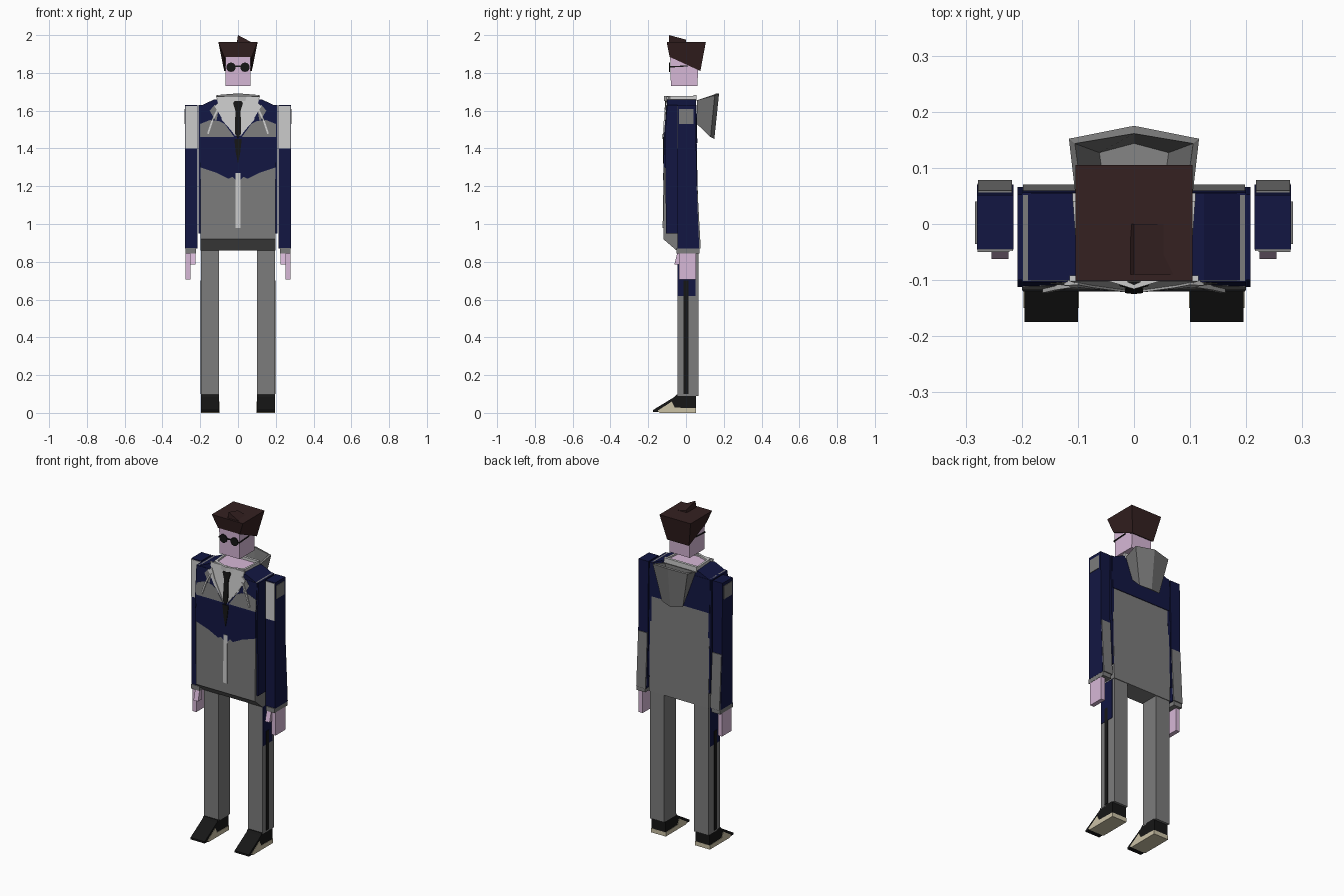
import bpy, bmesh, math
from mathutils import Vector


def material(name, rgb):
    m = bpy.data.materials.new(name)
    m.diffuse_color = (*rgb, 1)
    return m


GREY = material("mid_grey", (0.2, 0.2, 0.2))
LIGHT = material("light_grey", (0.55, 0.55, 0.55))
NAVY = material("navy", (0.006, 0.008, 0.055))
SKIN = material("skin", (0.68, 0.48, 0.68))
HAIR = material("hair_brown", (0.035, 0.015, 0.015))
BLACK = material("black", (0.008, 0.008, 0.008))
CREAM = material("cream", (0.6, 0.54, 0.38))


def loft(name, rings, mat, cap_start=True, cap_end=True):
    """Skin matching closed rings of points."""
    bm = bmesh.new()
    vs = [[bm.verts.new(p) for p in r] for r in rings]
    n = len(rings[0])
    for a, b in zip(vs, vs[1:]):
        for i in range(n):
            j = (i + 1) % n
            bm.faces.new((a[i], a[j], b[j], b[i]))
    if cap_start:
        bm.faces.new(vs[0])
    if cap_end:
        bm.faces.new(vs[-1])
    bmesh.ops.recalc_face_normals(bm, faces=bm.faces)
    me = bpy.data.meshes.new(name)
    bm.to_mesh(me)
    bm.free()
    ob = bpy.data.objects.new(name, me)
    me.materials.append(mat)
    bpy.context.collection.objects.link(ob)
    return ob


def prism(name, axis, pts, a, b, mat):
    """Extrude a 2D outline along an axis from a to b."""
    put = {"x": lambda p, t: (t, p[0], p[1]),
           "y": lambda p, t: (p[0], t, p[1]),
           "z": lambda p, t: (p[0], p[1], t)}[axis]
    return loft(name, [[put(p, t) for p in pts] for t in (a, b)], mat)


def rect(a0, a1, b0, b1):
    return [(a0, b0), (a1, b0), (a1, b1), (a0, b1)]


def chest_y(z):
    if z < 1.45:
        return -0.12 + 0.005 * (z - 0.92) / 0.53
    return -0.115 + 0.015 * (z - 1.45) / 0.2


def panel(name, pts, off, mat):
    """Flat patch lying on the sloped chest."""
    return loft(name, [[(x, chest_y(z) + d, z) for x, z in pts] for d in (0.006, -off)], mat)


def sym(half):
    return half + [(-x, z) for x, z in reversed(half) if x != 0]


# Torso
prism("torso", "x", [(-0.05, 0.86), (-0.12, 0.92), (-0.115, 1.45), (-0.1015, 1.63),
                     (0.052, 1.63), (0.056, 1.43), (0.07, 0.86)], -0.198, 0.198, GREY)
prism("shoulder_yoke", "y", sym([(0.2, 1.625), (0.125, 1.66)]), -0.101, 0.054, NAVY)
loft("back_yoke", [[(x, y + d, z) for x, y, z in
     ((-0.2, 0.056, 1.43), (0.2, 0.056, 1.43), (0.2, 0.052, 1.63), (-0.2, 0.052, 1.63))]
     for d in (-0.004, 0.004)], NAVY)
panel("chest_band", sym([(0, 1.22), (0.03, 1.25), (0.05, 1.24), (0.11, 1.27), (0.2, 1.30), (0.2, 1.45)]),
      0.002, NAVY)
panel("chest_upper", sym([(0.2, 1.45), (0.2, 1.63)]), 0.002, NAVY)
panel("zipper", rect(-0.013, 0.013, 0.98, 1.27), 0.004, LIGHT)

# Shirt, tie and collar
panel("shirt_front", sym([(0, 1.455), (0.085, 1.55), (0.115, 1.675)]), 0.004, LIGHT)
panel("tie", sym([(0, 1.45), (0.016, 1.48), (0.014, 1.6), (0.026, 1.64), (0.015, 1.655)]), 0.01, BLACK)
panel("tie_tail", sym([(0, 1.32), (0.012, 1.38), (0.02, 1.45)]), 0.006, BLACK)
prism("neck_base", "z", [(0, -0.1), (0.1, -0.065), (0.1, 0.04), (-0.1, 0.04), (-0.1, -0.065)],
      1.65, 1.667, SKIN)
prism("collar_back", "z", rect(-0.11, 0.11, 0.04, 0.055), 1.65, 1.683, LIGHT)

for s, side in ((1, "left"), (-1, "right")):
    def block(name, axis, pts, a, b, mat):
        """Prism mirrored to the current side."""
        if axis == "x":
            a, b = s * a, s * b
        else:
            pts = [(s * p[0], p[1]) for p in pts]
        return prism(f"{side}_{name}", axis, pts, a, b, mat)

    def patch(name, pts, off, mat):
        return panel(f"{side}_{name}", [(s * x, z) for x, z in pts], off, mat)

    # Jacket details
    block("collar_side", "z", [(0.11, 0.055), (0.1, 0.055), (0.088, -0.07), (0, -0.108), (0, -0.116),
                               (0.1, -0.085)], 1.65, 1.677, LIGHT)
    block("jacket_side", "x", [(-0.105, 0.95), (-0.112, 1.45), (-0.1, 1.63), (0.053, 1.63),
                               (0.066, 0.95)], 0.19, 0.208, NAVY)
    patch("chest_pocket", [(0.02, 1.46), (0.2, 1.46), (0.2, 1.53), (0.15, 1.55), (0.1, 1.545),
                           (0.07, 1.53)], 0.003, GREY)
    patch("shoulder_patch", [(0.115, 1.54), (0.15, 1.6), (0.125, 1.63), (0.1, 1.62)], 0.003, GREY)
    patch("lapel", [(0.01, 1.46), (0.085, 1.56), (0.125, 1.625), (0.1, 1.645), (0.075, 1.58)], 0.008, LIGHT)
    patch("drawstring", [(0.155, 1.475), (0.163, 1.48), (0.14, 1.55), (0.11, 1.61), (0.1, 1.61),
                         (0.13, 1.55)], 0.01, LIGHT)

    # Arm
    block("arm", "x", [(-0.045, 0.87), (-0.045, 1.63), (0.052, 1.63), (0.056, 1.2), (0.07, 0.87)],
          0.215, 0.28, NAVY)
    block("upper_sleeve_front", "y", rect(0.216, 0.279, 1.4, 1.625), -0.048, -0.03, LIGHT)
    block("sleeve_badge", "x", rect(-0.036, 0.04, 1.53, 1.61), 0.27, 0.283, GREY)
    block("sleeve_back", "x", [(0.05, 0.87), (0.05, 1.2), (0.06, 1.2), (0.078, 0.87)], 0.217, 0.278, GREY)
    block("cuff", "x", rect(-0.05, 0.072, 0.845, 0.872), 0.222, 0.279, GREY)
    block("hand", "x", rect(-0.038, 0.054, 0.705, 0.85), 0.252, 0.278, SKIN)
    block("thumb", "x", [(-0.062, 0.785), (-0.025, 0.785), (-0.025, 0.85), (-0.045, 0.85)],
          0.224, 0.254, SKIN)

    # Leg
    block("leg", "x", rect(-0.045, 0.066, 0.09, 0.9), 0.1, 0.195, GREY)
    block("leg_patch", "x", rect(-0.044, 0.05, 0.62, 0.865), 0.19, 0.197, NAVY)
    block("leg_stripe", "x", rect(-0.012, 0.012, 0.1, 0.7), 0.19, 0.199, BLACK)

    # Shoe with cream sole and sides
    block("shoe", "x", [(-0.175, 0.004), (-0.175, 0.015), (-0.06, 0.085), (-0.05, 0.098), (0.052, 0.098),
                        (0.052, 0.004)], 0.1, 0.195, BLACK)
    block("shoe_sole", "x", [(-0.14, 0), (-0.15, 0.012), (-0.075, 0.06), (-0.06, 0.028), (0.053, 0.025),
                             (0.053, 0)], 0.098, 0.197, CREAM)

    # Spectacles
    disc = [(0.037 + 0.025 * math.cos(k * math.pi / 6), 1.83 + 0.025 * math.sin(k * math.pi / 6))
            for k in range(12)]
    block("lens", "y", disc, -0.09, -0.084, BLACK)
    block("spectacle_arm", "x", [(-0.087, 1.828), (-0.087, 1.835), (0.01, 1.84), (0.01, 1.834)],
          0.065, 0.071, BLACK)

prism("spectacle_bridge", "y", rect(-0.014, 0.014, 1.832, 1.838), -0.089, -0.085, BLACK)

# Hood hanging open behind the neck
hood = loft("hood", [
    [(-0.06, 0.057, 1.53), (-0.07, 0.13, 1.46), (0, 0.15, 1.45), (0.07, 0.13, 1.46), (0.06, 0.057, 1.53)],
    [(-0.105, 0.057, 1.655), (-0.116, 0.152, 1.68), (0, 0.175, 1.69), (0.116, 0.152, 1.68),
     (0.105, 0.057, 1.655)]], GREY, cap_end=False)
mod = hood.modifiers.new("thickness", "SOLIDIFY")
mod.thickness = 0.014
mod.offset = -1

# Head and flared hair
loft("head", [[(x, y, z) for x, y in rect(-0.067, 0.067, y0, y1)]
              for z, y0, y1 in ((1.73, -0.08, 0.06), (1.93, -0.085, 0.07))], SKIN)
loft("hair", [
    [(-0.073, -0.087, 1.885), (0.073, -0.087, 1.885), (0.073, 0.076, 1.81), (-0.073, 0.076, 1.81)],
    [(-0.104, -0.102, 1.963), (0.104, -0.102, 1.963), (0.104, 0.105, 1.963), (-0.104, 0.105, 1.963)]], HAIR)
loft("hair_tuft", [[(-0.008, y, 1.95), (0.085, y, 1.955), (0.0, y, z)]
                   for y, z in ((-0.09, 2.0), (0.0, 1.976))], HAIR)
